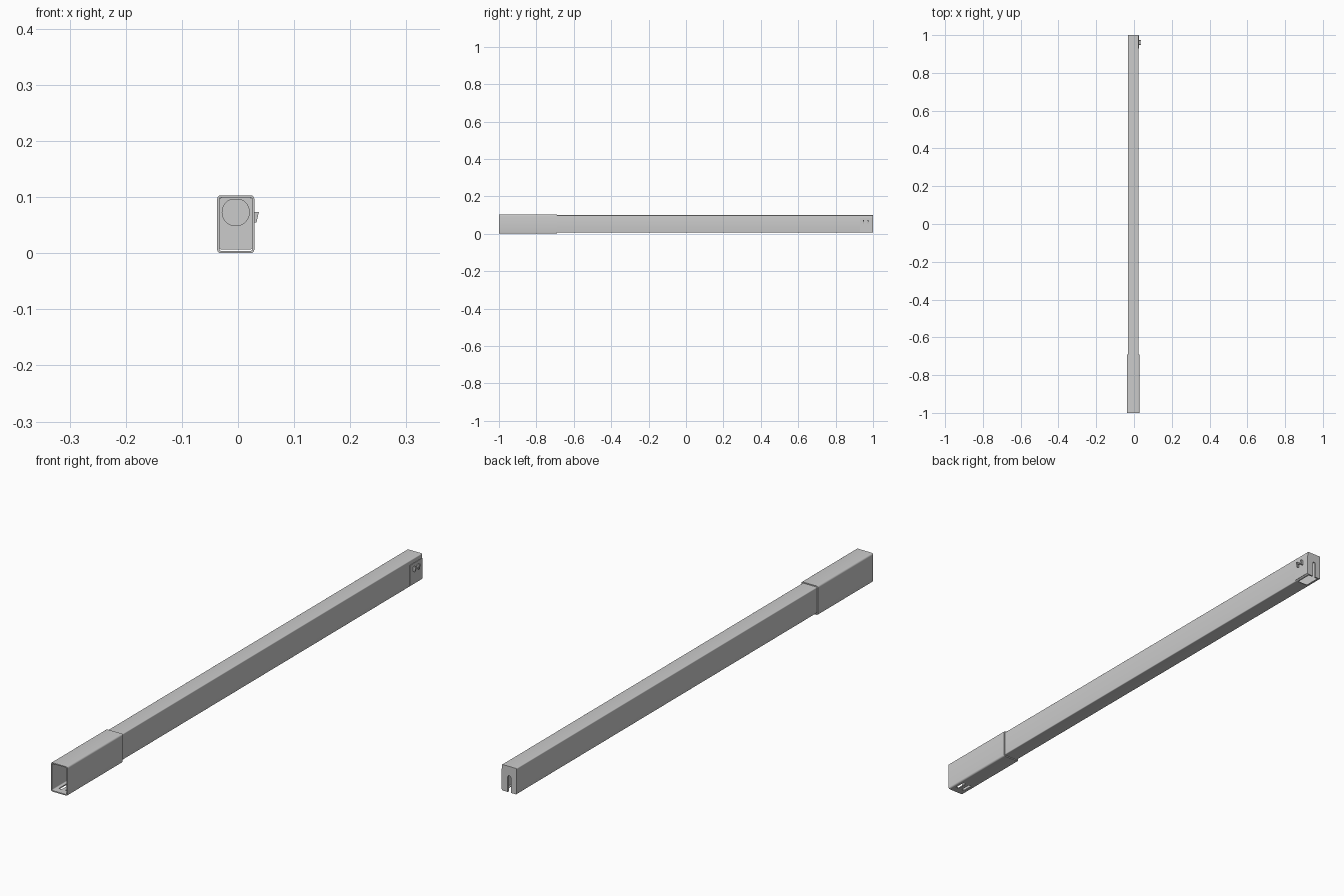
import bpy, bmesh, math

if "Cube" in bpy.data.objects:
    bpy.data.objects.remove(bpy.data.objects["Cube"])

CX = -0.004  # tube axis; the latch makes the overall width lopsided


def rrect(x0, x1, z0, z1, r, n=5):
    """Rounded rectangle outline in the xz plane."""
    pts = []
    for cx, cz, a0 in ((x1 - r, z1 - r, 0), (x0 + r, z1 - r, 90),
                       (x0 + r, z0 + r, 180), (x1 - r, z0 + r, 270)):
        for i in range(n):
            a = math.radians(a0 + 90 * i / (n - 1))
            pts.append((cx + r * math.cos(a), cz + r * math.sin(a)))
    return pts


def finish(name, bm):
    bmesh.ops.recalc_face_normals(bm, faces=bm.faces)
    me = bpy.data.meshes.new(name)
    bm.to_mesh(me)
    bm.free()
    ob = bpy.data.objects.new(name, me)
    bpy.context.collection.objects.link(ob)
    return ob


def extrude(name, outer, y0, y1, inner=None):
    """Extrude an xz outline along y, solid or as a hollow tube."""
    bm = bmesh.new()

    def ring(p, y):
        return [bm.verts.new((x, y, z)) for x, z in p]

    def bridge(a, b):
        for i in range(len(a)):
            j = (i + 1) % len(a)
            bm.faces.new((a[i], a[j], b[j], b[i]))

    a, b = ring(outer, y0), ring(outer, y1)
    bridge(a, b)
    if inner:
        c, d = ring(inner, y0), ring(inner, y1)
        bridge(c, d)
        bridge(a, c)
        bridge(b, d)
    else:
        bm.faces.new(a)
        bm.faces.new(b)
    return finish(name, bm)


def box(name, x0, x1, y0, y1, z0, z1):
    return extrude(name, [(x0, z0), (x1, z0), (x1, z1), (x0, z1)], y0, y1)


def cut(ob, cutter):
    cutter.hide_render = True
    m = ob.modifiers.new("cut", 'BOOLEAN')
    m.operation, m.solver, m.object = 'DIFFERENCE', 'EXACT', cutter
    bpy.context.view_layer.objects.active = ob
    bpy.ops.object.modifier_apply(modifier=m.name)
    bpy.data.objects.remove(cutter)


def smooth(ob):
    bpy.ops.object.select_all(action='DESELECT')
    ob.select_set(True)
    bpy.context.view_layer.objects.active = ob
    bpy.ops.object.shade_smooth_by_angle(angle=math.radians(30))


# Front sleeve, with adjustment openings in its floor
sleeve = extrude("sleeve", rrect(-0.037, 0.029, 0, 0.103, 0.006), -1, -0.69,
                 rrect(-0.0332, 0.0252, 0.004, 0.0992, 0.003))
for s in (-1, 1):
    x = CX + s * 0.013
    cut(sleeve, box("hole_cutter", x - 0.006, x + 0.006, -0.975, -0.935, -0.01, 0.01))
smooth(sleeve)

# Long beam
beam = extrude("beam", rrect(-0.0328, 0.0248, 0.0065, 0.0988, 0.003), -0.73, 0.996,
               rrect(-0.0305, 0.0225, 0.009, 0.0965, 0.002))
cut(beam, box("floor_slot_cutter", CX - 0.02, CX + 0.02, 0.935, 1.01, 0, 0.02))
smooth(beam)

# Plate closing the beam inside the sleeve, with a round boss
extrude("inner_plate", rrect(-0.0306, 0.0226, 0.0089, 0.0966, 0.002), -0.728, -0.722)
boss = extrude("round_boss", [(CX + 0.025 * math.cos(i * math.pi / 24),
                               0.073 + 0.025 * math.sin(i * math.pi / 24))
                              for i in range(48)], -0.733, -0.725)
cut(boss, box("boss_trim", -0.1, 0.1, -0.8, -0.6, 0.0966, 0.2))
smooth(boss)

# End cap with a round-topped slot open at the bottom
cap = extrude("end_cap", rrect(-0.0328, 0.0248, 0.0065, 0.0988, 0.003), 0.994, 1.0)
slot = [(CX - 0.006, 0), (CX + 0.006, 0)]
slot += [(CX + 0.006 * math.cos(i * math.pi / 8), 0.06 + 0.006 * math.sin(i * math.pi / 8))
         for i in range(9)]
cut(cap, extrude("slot_cutter", slot, 0.98, 1.01))
smooth(cap)

# Side panel carrying the latch
box("latch_panel", 0.023, 0.0265, 0.93, 0.999, 0.01, 0.083)
# Latch: two hooked ears joined by a crossbar
ear = [(0.026, 0.055), (0.033, 0.055), (0.037, 0.073), (0.028, 0.073), (0.026, 0.069)]
for i, y in enumerate((0.947, 0.970)):
    extrude(f"latch_ear_{i + 1}", ear, y, y + 0.005)
box("latch_crossbar", 0.028, 0.0345, 0.951, 0.971, 0.062, 0.067)
